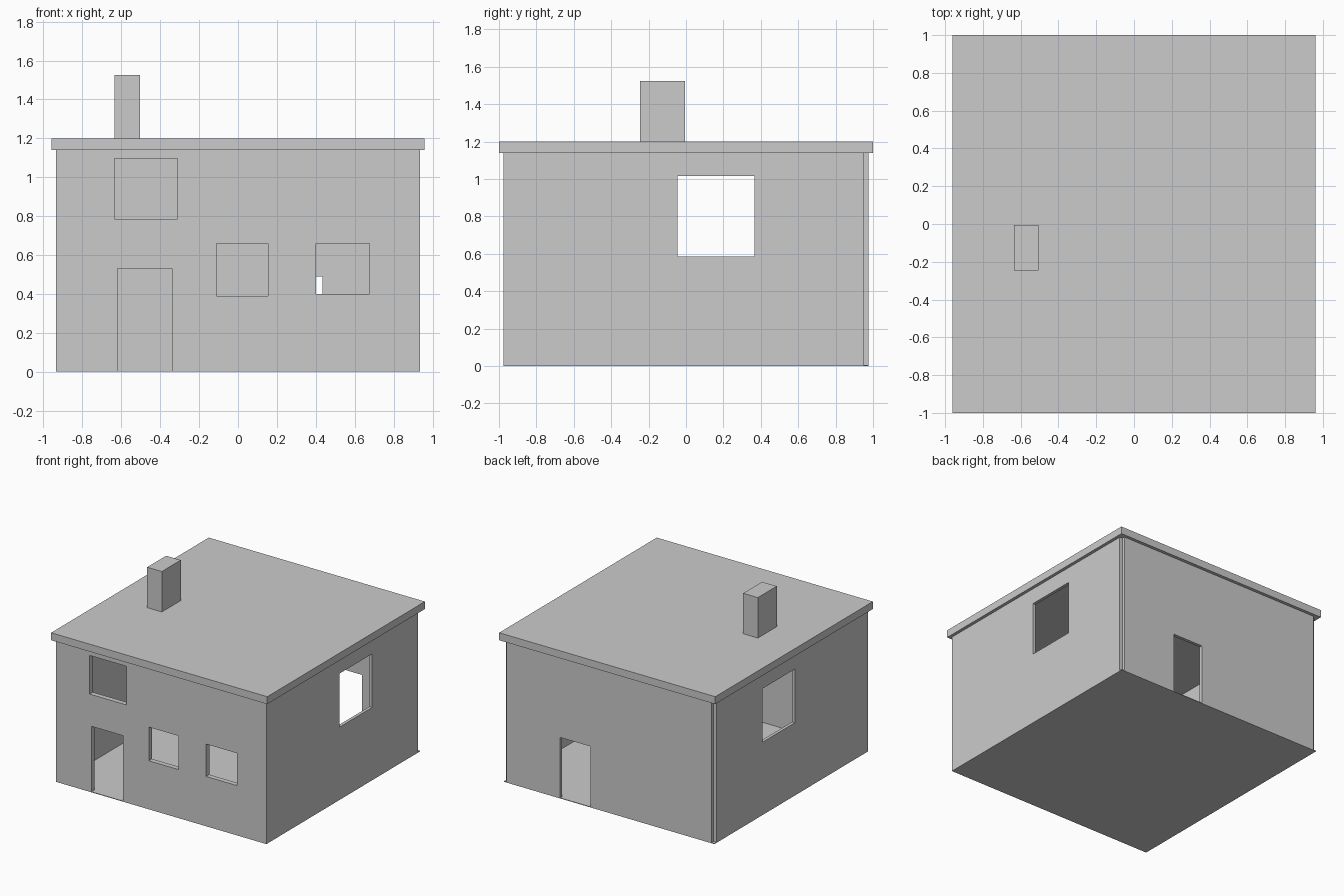
import bpy

if "Cube" in bpy.data.objects:
    bpy.data.objects.remove(bpy.data.objects["Cube"])


def box(name, x0, x1, y0, y1, z0, z1):
    """Box from its extents."""
    bpy.ops.mesh.primitive_cube_add(size=1, location=((x0 + x1) / 2, (y0 + y1) / 2, (z0 + z1) / 2))
    ob = bpy.context.object
    ob.name = name
    ob.scale = (x1 - x0, y1 - y0, z1 - z0)
    bpy.ops.object.transform_apply(location=False, rotation=False, scale=True)
    return ob


def cut(wall, *extents):
    """Cut a rectangular opening through a wall."""
    cutter = box("cutter", *extents)
    cutter.hide_render = True
    mod = wall.modifiers.new("opening", 'BOOLEAN')
    mod.operation = 'DIFFERENCE'
    mod.solver = 'EXACT'
    mod.object = cutter
    bpy.context.view_layer.objects.active = wall
    bpy.ops.object.modifier_apply(modifier=mod.name)
    bpy.data.objects.remove(cutter, do_unlink=True)


W, D = 0.935, 0.975      # half width and depth of the walls
T, TF = 0.025, 0.04      # side/back and front wall thickness
FLOOR, EAVES, TOP = 0.005, 1.14, 1.20

# Floor plate
box("floor", -W, W, -D, D, 0, FLOOR)

# Front wall: door, upper window and two lower windows
front = box("front_wall", -W, W, -D, -D + TF, FLOOR, EAVES)
for x0, x1, z0, z1 in ((-0.62, -0.34, -0.1, 0.53), (-0.635, -0.31, 0.785, 1.095),
                       (-0.11, 0.155, 0.39, 0.66), (0.40, 0.675, 0.40, 0.66)):
    cut(front, x0, x1, -D - 0.1, -D + 0.1, z0, z1)

# Back wall with door, set in slightly at the notched corners
back = box("back_wall", -W + T, W - T, D - T, D, FLOOR, EAVES)
cut(back, 0.165, 0.435, D - 0.1, D + 0.1, -0.1, 0.49)

# Side walls, each with one large window
for name, s in (("left_wall", -1), ("right_wall", 1)):
    xa, xb = sorted((s * W, s * (W - T)))
    side = box(name, xa, xb, -D + TF, D - T, FLOOR, EAVES)
    cut(side, xa - 0.1, xb + 0.1, -0.045, 0.365, 0.585, 1.015)

# Flat overhanging roof and chimney
box("roof", -0.96, 0.96, -1, 1, EAVES, TOP)
box("chimney", -0.635, -0.505, -0.245, -0.005, TOP, 1.525)
